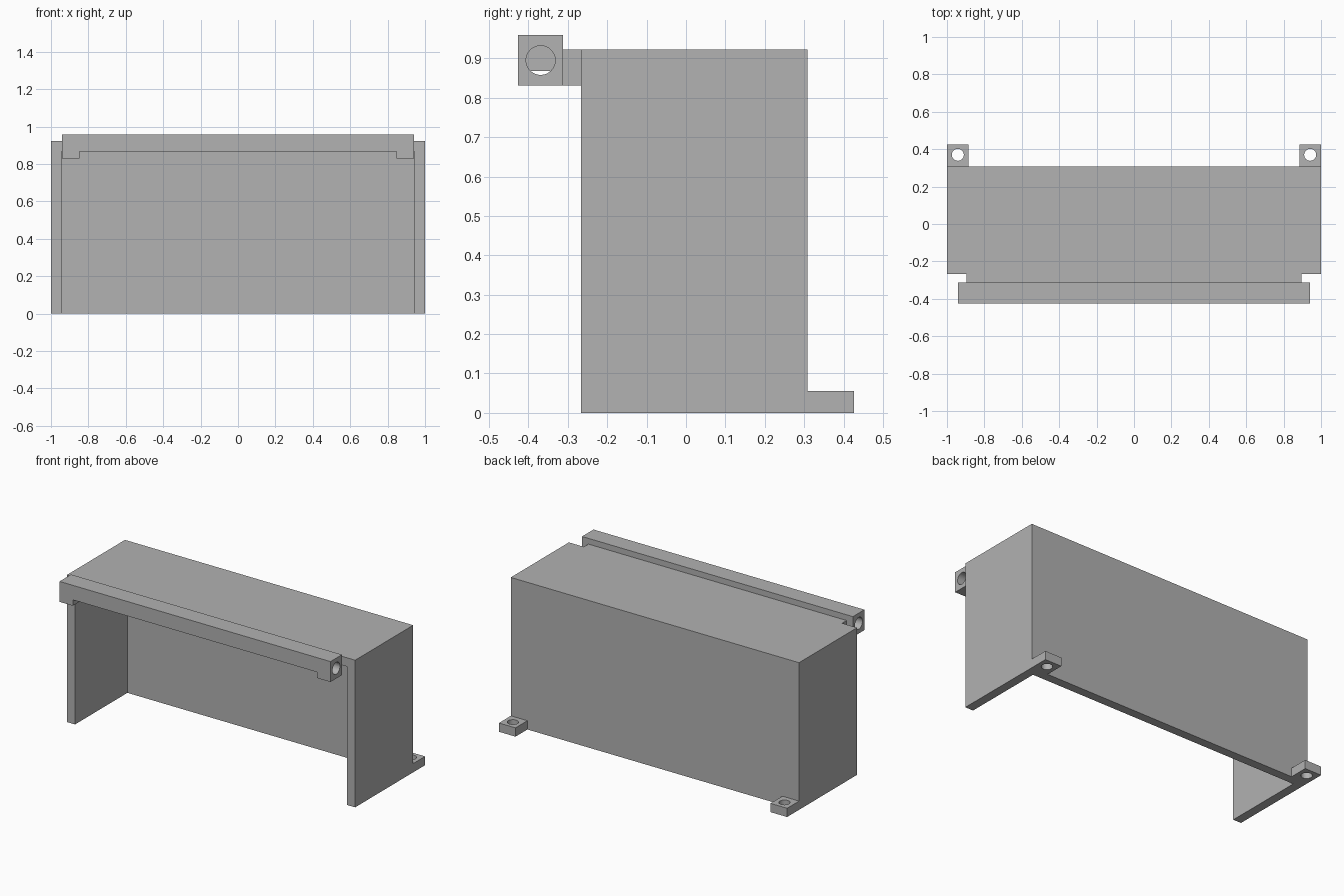
import bpy
import bmesh
from mathutils import Matrix, Vector
from math import pi

cube = bpy.data.objects.get("Cube")
if cube:
    bpy.data.objects.remove(cube, do_unlink=True)

grey = bpy.data.materials.new("plain grey")
grey.use_nodes = True
grey.diffuse_color = (0.445, 0.445, 0.445, 1)
grey.node_tree.nodes["Principled BSDF"].inputs["Base Color"].default_value = grey.diffuse_color


def add_object(name, bm):
    bmesh.ops.recalc_face_normals(bm, faces=bm.faces)
    mesh = bpy.data.meshes.new(name)
    bm.to_mesh(mesh)
    bm.free()
    mesh.materials.append(grey)
    obj = bpy.data.objects.new(name, mesh)
    bpy.context.collection.objects.link(obj)
    return obj


def box(name, low, high):
    low, high = Vector(low), Vector(high)
    bm = bmesh.new()
    bmesh.ops.create_cube(bm, size=1, matrix=Matrix.Translation((low + high) / 2)
                          @ Matrix.Diagonal((*(high - low), 1)))
    return add_object(name, bm)


def cylinder(name, centre, radius, depth, axis):
    turn = Matrix.Rotation(pi / 2, 4, "Y") if axis == "X" else Matrix()
    bm = bmesh.new()
    bmesh.ops.create_cone(bm, cap_ends=True, segments=48, radius1=radius, radius2=radius,
                          depth=depth, matrix=Matrix.Translation(centre) @ turn)
    return add_object(name, bm)


def stepped_bar(name, half, y0, y1, top):
    """Bar along x with a downward block at each end."""
    right = [(half, top), (half, BLOCK_Z), (STEP_X, BLOCK_Z), (STEP_X, ROOF_Z)]
    outline = right + [(-x, z) for x, z in reversed(right)]
    bm = bmesh.new()
    face = bm.faces.new([bm.verts.new((x, y0, z)) for x, z in outline])
    new = bmesh.ops.extrude_face_region(bm, geom=[face])["geom"]
    bmesh.ops.translate(bm, vec=(0, y1 - y0, 0),
                        verts=[v for v in new if isinstance(v, bmesh.types.BMVert)])
    return add_object(name, bm)


def cut(obj, cutter):
    mod = obj.modifiers.new("cut", "BOOLEAN")
    mod.operation = "DIFFERENCE"
    mod.solver = "EXACT"
    mod.object = cutter
    bpy.ops.object.select_all(action="DESELECT")
    bpy.context.view_layer.objects.active = obj
    obj.select_set(True)
    bpy.ops.object.modifier_apply(modifier=mod.name)
    bpy.data.objects.remove(cutter, do_unlink=True)
    bpy.ops.object.shade_smooth_by_angle()


WALL = 0.056
FRONT, BACK, TOP = -0.267, 0.308, 0.923
ROOF_Z, BLOCK_Z, STEP_X = 0.868, 0.831, 0.848
BAR_BACK, BAR_FRONT = -0.312, -0.426

# Housing, open at the front and underneath
housing = box("housing", (-1, FRONT, 0), (1, BACK, TOP))
cut(housing, box("cavity", (WALL - 1, FRONT - 1, -1), (1 - WALL, BACK - WALL, ROOF_Z)))

# Neck joining the roof to the hinge bar
stepped_bar("hinge_neck", 0.896, BAR_BACK, FRONT, TOP)

# Hinge bar with a pin hole in each end block
bar = stepped_bar("hinge_bar", 0.94, BAR_FRONT, BAR_BACK, 0.959)
for side in (-1, 1):
    cut(bar, cylinder("pin_hole", (side * (STEP_X + 0.1), -0.369, 0.895), 0.037, 0.2, "X"))

# Rear mounting tabs with screw holes
for name, side in (("left", 1), ("right", -1)):
    xs = sorted((side, side * 0.885))
    tab = box(name + "_mounting_tab", (xs[0], BACK, 0), (xs[1], 0.426, 0.055))
    cut(tab, cylinder("screw_hole", (side * 0.942, 0.37, 0), 0.032, 0.4, "Z"))
